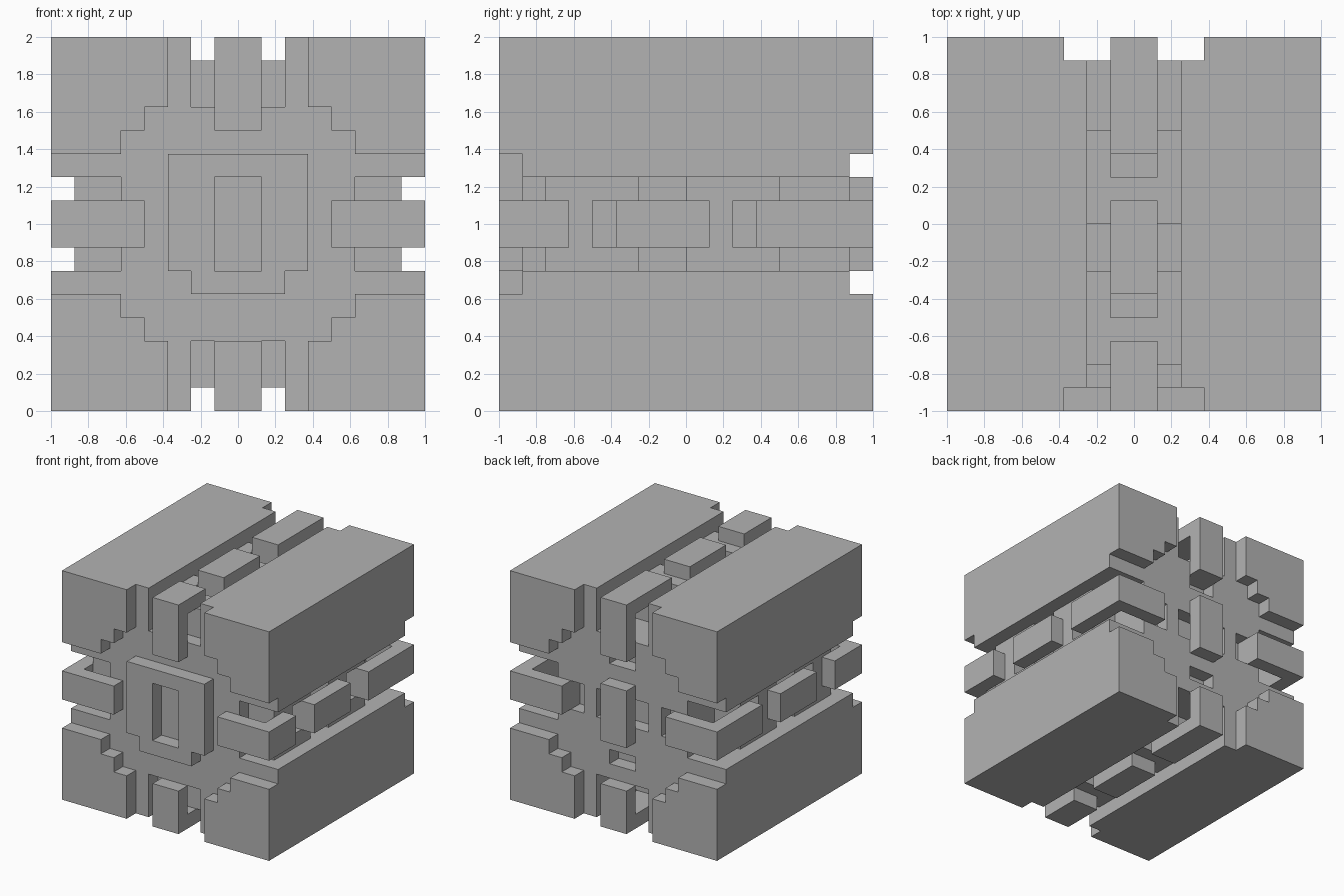
import bpy
import bmesh

cube = bpy.data.objects.get("Cube")
if cube:
    bpy.data.objects.remove(cube, do_unlink=True)

U = 0.125    # grid unit, all measures below are in units
MID = 8      # height of the centre axis

grey = bpy.data.materials.new("plain grey")
grey.use_nodes = True
grey.diffuse_color = (0.45, 0.45, 0.45, 1)
grey.node_tree.nodes["Principled BSDF"].inputs["Base Color"].default_value = (0.45, 0.45, 0.45, 1)


def turn(points, k):
    """Rotate (x, z) points by k quarter turns about the centre axis."""
    for _ in range(k):
        points = [(z, -x) for x, z in points]
    return points


def rect(x0, x1, z0, z1):
    return [(x0, z0), (x1, z0), (x1, z1), (x0, z1)]


def prisms(name, parts):
    """One object from (profile in x-z, y start, y end) prisms."""
    bm = bmesh.new()
    for profile, y0, y1 in parts:
        verts = [bm.verts.new((x * U, y0 * U, (z + MID) * U)) for x, z in profile]
        face = bm.faces.new(verts)
        new = bmesh.ops.extrude_face_region(bm, geom=[face])["geom"]
        moved = [v for v in new if isinstance(v, bmesh.types.BMVert)]
        bmesh.ops.translate(bm, verts=moved, vec=(0, (y1 - y0) * U, 0))
    bmesh.ops.recalc_face_normals(bm, faces=bm.faces)
    mesh = bpy.data.meshes.new(name)
    bm.to_mesh(mesh)
    bm.free()
    mesh.materials.append(grey)
    obj = bpy.data.objects.new(name, mesh)
    bpy.context.collection.objects.link(obj)
    return obj


def carve(obj, parts):
    """Cut prisms out of an object and bake the result."""
    cutter = prisms("cutter", parts)
    cutter.hide_render = True
    mod = obj.modifiers.new("cut", 'BOOLEAN')
    mod.operation = 'DIFFERENCE'
    mod.solver = 'EXACT'
    mod.object = cutter
    graph = bpy.context.evaluated_depsgraph_get()
    mesh = bpy.data.meshes.new_from_object(obj.evaluated_get(graph))
    obj.modifiers.clear()
    obj.data = mesh
    bpy.data.objects.remove(cutter, do_unlink=True)


# Main body: square with a wide groove along each side, sockets at the back
quarter = [(2, 5), (2, 8), (8, 8), (8, 2), (5, 2)]
outline = [p for k in range(4) for p in turn(quarter, k)]
body = prisms("main_body", [(outline, -7, 7)])
sockets = [(turn(rect(-1, 1, 3, 4), k), 6, 7.5) for k in range(4)]
carve(body, sockets + [(rect(-2, 2, -1, 1), 6, 7.5)])

# Stepped corner plates on both ends
steps = [(3, 5), (3, 8), (8, 8), (8, 3), (5, 3), (5, 4), (4, 4), (4, 5)]
for k in range(4):
    for end, y0, y1 in (("front", -8, -7), ("back", 7, 8)):
        prisms(f"{end}_corner_plate_{k + 1}", [(turn(steps, k), y0, y1)])

# Ribs, brackets and bars in each groove
sides = ("top", "right", "bottom", "left")
for k, side in enumerate(sides):
    foot = 5 if side == "bottom" else 4
    bar = turn(rect(-1, 1, 7, 8), k)
    upright = turn(rect(-1, 1, foot, 8), k)
    for end, y in (("front", -6), ("back", 0)):
        rib = prisms(f"{side}_{end}_rib", [(turn(rect(-2, 2, 5, 7), k), y, y + 4)])
        carve(rib, [(turn(rect(-1, 1, 6, 7.5), k), y + 2, y + 3)])
    prisms(f"{side}_front_bracket", [(upright, -8, -7), (bar, -7, -5)])
    prisms(f"{side}_middle_bar", [(bar, -3, 1)])
    prisms(f"{side}_back_bracket", [(bar, 3, 7), (upright, 7, 8)])

# Front plate with a window, and the bar across the back
plate = [(-3, 3), (3, 3), (3, -2), (2, -2), (2, -3), (-2, -3), (-2, -2), (-3, -2)]
front_plate = prisms("front_plate", [(plate, -8, -7)])
carve(front_plate, [(rect(-1, 1, -2, 2), -8.5, -6.5)])
prisms("back_bar", [(rect(-1, 1, -2, 2), 7, 8)])
